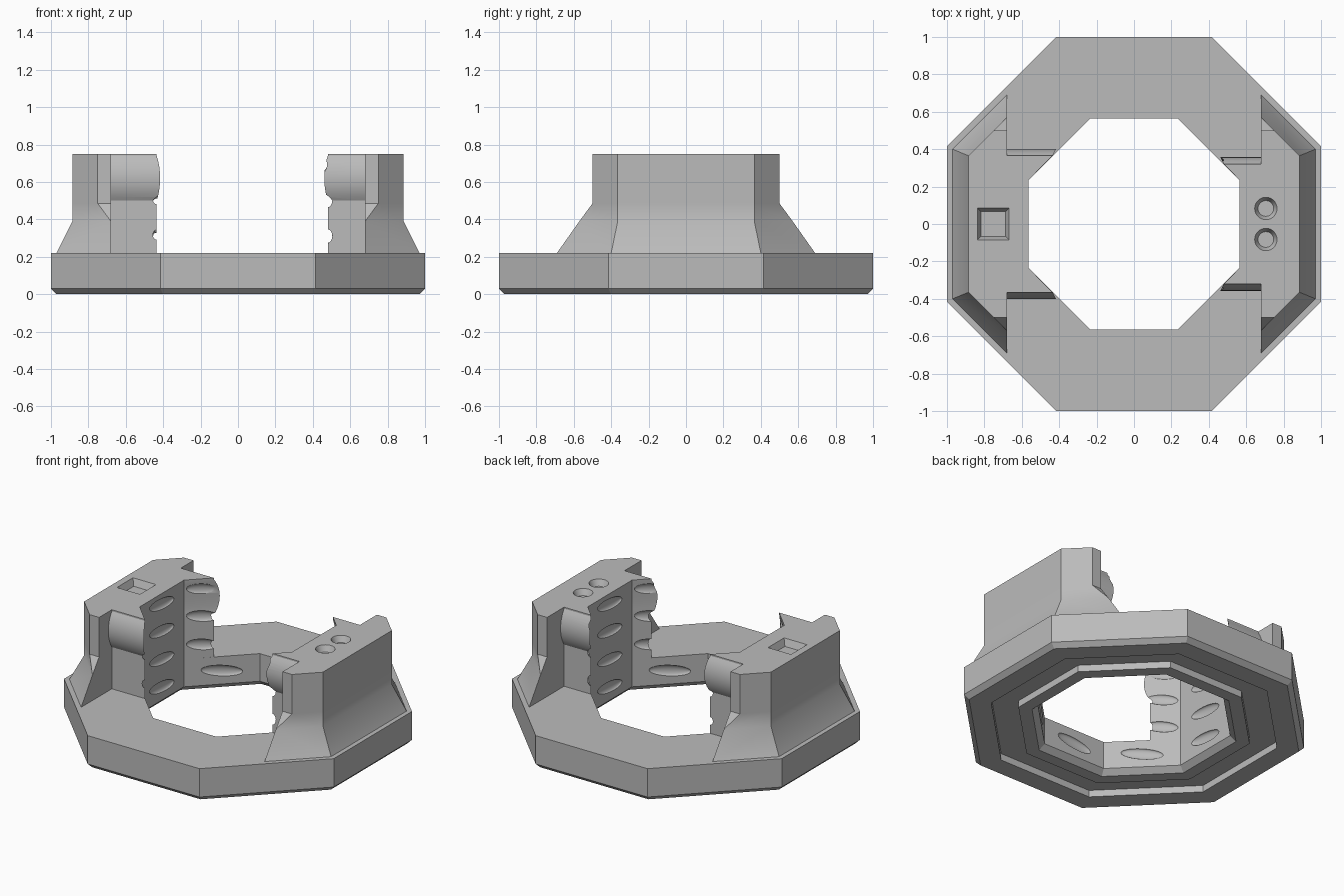
import bpy, bmesh, math
from mathutils import Matrix, Vector

if "Cube" in bpy.data.objects:
    bpy.data.objects.remove(bpy.data.objects["Cube"])

grey = bpy.data.materials.new("plain grey")
grey.use_nodes = True
grey.diffuse_color = (0.5, 0.5, 0.5, 1)
grey.node_tree.nodes["Principled BSDF"].inputs["Base Color"].default_value = (0.5, 0.5, 0.5, 1)


def finish(bm, name):
    """Turn a bmesh into a grey object."""
    bmesh.ops.remove_doubles(bm, verts=bm.verts, dist=1e-5)
    bmesh.ops.recalc_face_normals(bm, faces=bm.faces)
    mesh = bpy.data.meshes.new(name)
    bm.to_mesh(mesh)
    bm.free()
    mesh.materials.append(grey)
    ob = bpy.data.objects.new(name, mesh)
    bpy.context.scene.collection.objects.link(ob)
    return ob


def loft(rings, name, closed=False):
    """Skin a stack of equal-sized point rings, capped or closed on itself."""
    bm = bmesh.new()
    rows = [[bm.verts.new(p) for p in ring] for ring in rings]
    pairs = list(zip(rows, rows[1:]))
    if closed:
        pairs.append((rows[-1], rows[0]))
    else:
        bm.faces.new(rows[0])
        bm.faces.new(rows[-1])
    n = len(rows[0])
    for a, b in pairs:
        for i in range(n):
            j = (i + 1) % n
            bm.faces.new((a[i], a[j], b[j], b[i]))
    return finish(bm, name)


def combine(ob, other, operation):
    """Apply a boolean and drop the second object."""
    mod = ob.modifiers.new("combine", "BOOLEAN")
    mod.object = other
    mod.operation = operation
    mod.solver = "EXACT"
    bpy.context.view_layer.update()
    result = bpy.data.meshes.new_from_object(
        ob.evaluated_get(bpy.context.evaluated_depsgraph_get()))
    ob.modifiers.clear()
    ob.data = result
    bpy.data.objects.remove(other)


def gouges(spots):
    """Flattened ellipsoids on the opening walls: (angle, shift, half width, z)."""
    bm = bmesh.new()
    for angle, shift, half, z in spots:
        place = (Matrix.Rotation(angle, 4, "Z") @ Matrix.Translation((HOLE, shift, z))
                 @ Matrix.Rotation(0.12, 4, "X") @ Matrix.Diagonal((0.018, half, 0.036, 1)))
        bmesh.ops.create_uvsphere(bm, u_segments=24, v_segments=12, radius=1, matrix=place)
    return finish(bm, "gouge_cutter")


def recess(x, y, sides, top, bottom, depth):
    """Tapered socket cutter sunk into the tower top."""
    bm = bmesh.new()
    grow = (top - bottom) * 0.02 / depth
    turn = Matrix.Rotation(math.pi / 4, 4, "Z")
    bmesh.ops.create_cone(bm, cap_ends=True, segments=sides, radius1=bottom,
                          radius2=top + grow, depth=depth + 0.02,
                          matrix=Matrix.Translation((x, y, TOP - depth / 2 + 0.01)) @ turn)
    return finish(bm, "recess_cutter")


def smooth(ob):
    bpy.ops.object.select_all(action="DESELECT")
    ob.select_set(True)
    bpy.context.view_layer.objects.active = ob
    bpy.ops.object.shade_smooth_by_angle(angle=math.radians(30))


HOLE, DECK, TOP = 0.565, 0.22, 0.75
EIGHTH = math.pi / 4


def octagon(apothem, z):
    r = apothem / math.cos(EIGHTH / 2)
    return [(r * math.cos((i + 0.5) * EIGHTH), r * math.sin((i + 0.5) * EIGHTH), z)
            for i in range(8)]


# Base ring with chamfered rims and a groove underneath
section = [(1, DECK), (1, 0.03), (0.97, 0), (0.84, 0), (0.84, 0.045), (0.68, 0.045),
           (0.68, 0), (0.6, 0), (HOLE, 0.035), (HOLE, DECK)]
base = loft([octagon(a, z) for a, z in section], "base_ring", closed=True)
combine(base, gouges([(i * EIGHTH, 0, 0.13, 0.125) for i in range(8)]), "DIFFERENCE")
smooth(base)


def mirrored(points, side, z):
    """Mirror half an outline across y and put it on the chosen side."""
    full = points + [(x, -y) for x, y in reversed(points)]
    return [(side * x, y, z) for x, y in full]


def tower(side, name, arm):
    # Outer wall with its flared foot
    inner = 0.68
    levels = [
        (DECK, [(inner, 0.69), (inner, 0.69), (0.97, 0.40)]),
        (0.39, [(inner, 0.57), (inner, 0.57), (0.885, 0.365)]),
        (0.485, [(inner, 0.5), (0.75, 0.5), (0.885, 0.365)]),
        (TOP, [(inner, 0.5), (0.75, 0.5), (0.885, 0.365)])]
    # Doubled corners collapse into single points when finished
    body = loft([mirrored(pts, side, z) for z, pts in levels], name)

    # Inner block that follows the opening, with a rounded swelling on each flank
    low, high, rise = 0.50, 0.74, 0.037
    half = (high - low) / 2
    radius = (half * half + rise * rise) / (2 * rise)
    heights = [DECK] + [low + (high - low) * i / 12 for i in range(13)] + [TOP]
    rings = []
    for z in heights:
        off = min(abs(z - (low + half)), half)
        bulge = math.sqrt(radius * radius - off * off) - (radius - rise)
        y = arm + bulge
        tip = 0.8 - arm - bulge * 0.5
        rings.append(mirrored([(0.72, y), (tip, y), (HOLE, 0.234)], side, z))
    combine(body, loft(rings, "inner_block"), "UNION")

    # Gouges on the three inner walls
    facing = 0 if side > 0 else math.pi
    spots = []
    for z in (0.31, 0.5, 0.68):
        spots.append((facing, 0, 0.13, z))
        for s in (-1, 1):
            spots.append((facing + s * EIGHTH, -s * 0.12, 0.1, z))
    combine(body, gouges(spots), "DIFFERENCE")
    return body


# Left tower with two round sockets
left = tower(1, "left_tower", 0.32)
for y in (-0.083, 0.083):
    combine(left, recess(0.705, y, 32, 0.06, 0.042, 0.04), "DIFFERENCE")
smooth(left)

# Right tower with one square socket
right = tower(-1, "right_tower", 0.365)
root = math.sqrt(2)
combine(right, recess(-0.753, 0, 4, 0.085 * root, 0.066 * root, 0.045), "DIFFERENCE")
smooth(right)
